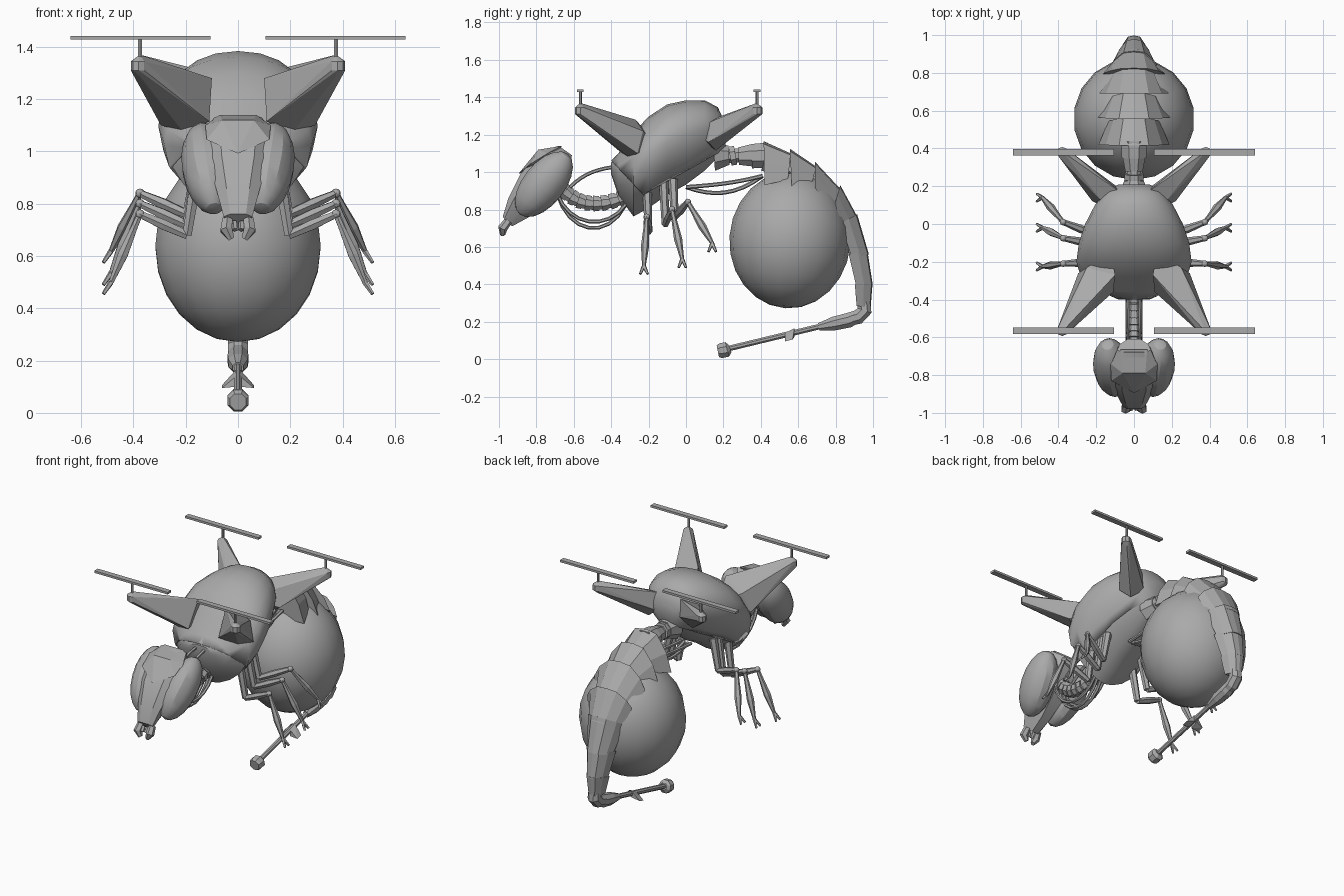
import bpy, bmesh, math
from mathutils import Vector, Matrix

cube = bpy.data.objects.get("Cube")
if cube:
    bpy.data.objects.remove(cube)

GREY = (0.4, 0.4, 0.4, 1)
mat = bpy.data.materials.new("plain grey")
mat.use_nodes = True
mat.diffuse_color = GREY
mat.node_tree.nodes["Principled BSDF"].inputs["Base Color"].default_value = GREY


def finish(name, bm, smooth=0):
    bmesh.ops.recalc_face_normals(bm, faces=bm.faces)
    mesh = bpy.data.meshes.new(name)
    bm.to_mesh(mesh)
    bm.free()
    mesh.materials.append(mat)
    ob = bpy.data.objects.new(name, mesh)
    bpy.context.collection.objects.link(ob)
    if smooth:
        bpy.ops.object.select_all(action='DESELECT')
        ob.select_set(True)
        bpy.context.view_layer.objects.active = ob
        bpy.ops.object.shade_smooth_by_angle(angle=math.radians(smooth))
    return ob


def loft_mesh(rings):
    bm = bmesh.new()
    loops = [[bm.verts.new(p) for p in r] for r in rings]
    n = len(loops[0])
    for a, b in zip(loops, loops[1:]):
        for i in range(n):
            j = (i + 1) % n
            bm.faces.new((a[i], a[j], b[j], b[i]))
    bm.faces.new(loops[0])
    bm.faces.new(loops[-1])
    return bm


def tube(name, pts, radii, sides=6, smooth=0):
    """Rod along a path with a radius, or a list of radii."""
    pts = [Vector(p) for p in pts]
    if not isinstance(radii, (list, tuple)):
        radii = [radii] * len(pts)
    rings = []
    for i, p in enumerate(pts):
        d = (pts[min(i + 1, len(pts) - 1)] - pts[max(i - 1, 0)]).normalized()
        ref = Vector((1, 0, 0)) if abs(d.x) < 0.8 else Vector((0, 0, 1))
        u = (ref - d * ref.dot(d)).normalized()
        v = d.cross(u)
        angles = [math.tau * (k + 0.5) / sides for k in range(sides)]
        rings.append([p + radii[i] * (u * math.cos(a) + v * math.sin(a)) for a in angles])
    return finish(name, loft_mesh(rings), smooth)


def hull(name, pts):
    bm = bmesh.new()
    for p in pts:
        bm.verts.new(p)
    res = bmesh.ops.convex_hull(bm, input=bm.verts)
    junk = {g for g in res["geom_interior"] + res["geom_unused"] if isinstance(g, bmesh.types.BMVert)}
    bmesh.ops.delete(bm, geom=list(junk), context='VERTS')
    bmesh.ops.dissolve_limit(bm, angle_limit=0.05, verts=bm.verts, edges=bm.edges)
    return finish(name, bm)


def ellipsoid(name, center, radii, tilt=0, roll=0, seg=16, rings=10, smooth=40):
    bm = bmesh.new()
    bmesh.ops.create_uvsphere(bm, u_segments=seg, v_segments=rings, radius=1)
    bm.transform(Matrix.Translation(center) @ Matrix.Rotation(roll, 4, 'Y')
                 @ Matrix.Rotation(tilt, 4, 'X') @ Matrix.Diagonal((*radii, 1)))
    return finish(name, bm, smooth)


def box(name, center, size):
    bm = bmesh.new()
    bmesh.ops.create_cube(bm, size=1)
    bm.transform(Matrix.Translation(center) @ Matrix.Diagonal((*size, 1)))
    return finish(name, bm)


def curve_points(a, b, c, d, n=9):
    a, b, c, d = map(Vector, (a, b, c, d))
    ts = [i / (n - 1) for i in range(n)]
    return [a*(1-t)**3 + b*3*t*(1-t)**2 + c*3*t*t*(1-t) + d*t**3 for t in ts]


# Thorax: rows of y, bottom z, top z, half width; widest above the middle
SECTIONS = [(-.40, .98, 1.06, .09), (-.36, .86, 1.10, .18), (-.28, .755, 1.21, .28),
            (-.2, .80, 1.295, .303), (-.1, .87, 1.36, .29), (0, .925, 1.382, .257),
            (.1, 1.0, 1.382, .205), (.17, 1.07, 1.345, .15), (.21, 1.13, 1.26, .08)]


def thorax_mesh(grow):
    rings = []
    for y, lo, hi, w in SECTIONS:
        mid = lo + (hi - lo) * .6
        ring = []
        for k in range(20):
            c, s = math.cos(k * math.tau / 20), math.sin(k * math.tau / 20)
            h = hi - mid if s > 0 else mid - lo
            x = math.copysign(abs(c) ** (.95 if s > 0 else 1.3), c)
            ring.append((x * (w + grow), y, mid + s * (h + grow)))
        rings.append(ring)
    return loft_mesh(rings)


finish("thorax_body", thorax_mesh(-0.008), 40)
shell = thorax_mesh(0.002)
for point, normal in (((0, -.23, .88), (0, -.55, 1)), ((0, -.23, .88), (0, .8, .75))):
    bmesh.ops.bisect_plane(shell, geom=shell.verts[:] + shell.edges[:] + shell.faces[:],
                           plane_co=point, plane_no=normal, clear_inner=True)
shell_ob = finish("thorax_shell", shell, 40)
thick = shell_ob.modifiers.new("thickness", 'SOLIDIFY')
thick.thickness = 0.012

# Head: front y z, back y z, half width
HEAD = [(-.68, 1.14, -.61, 1.09, .09), (-.78, 1.115, -.63, .97, .125), (-.885, .99, -.69, .88, .115),
        (-.95, .86, -.82, .77, .08), (-.98, .76, -.93, .71, .055)]
CROSS = [(.55, 0), (1, .18), (.85, .6), (.4, 1), (-.4, 1), (-.85, .6), (-1, .18), (-.55, 0)]
finish("head", loft_mesh([[(a * w, fy + (by - fy) * t, fz + (bz - fz) * t) for a, t in CROSS]
                          for fy, fz, by, bz, w in HEAD]), 25)
hull("brow_plate", [(s * x, y, z) for s in (1, -1) for x, y, z in
     ((.07, -.665, 1.14), (.125, -.74, 1.10), (.06, -.79, 1.12), (.12, -.83, 1.045),
      (0, -.895, .992), (.05, -.7, 1.03))])

for s, side in ((1, "left"), (-1, "right")):
    # Eyes and jaws
    ellipsoid(side + "_eye", (s * .115, -.76, .935), (.1, .112, .208), math.radians(-38),
              s * math.radians(9), 14, 10, 25)
    tube(side + "_jaw", [(s * .04, -.95, .74), (s * .045, -.98, .70), (s * .025, -.98, .665)],
         [.022, .026, .014], 6)
    tube(side + "_feeler", [(s * .015, -.96, .73), (s * .012, -.98, .70)], .012, 5)

    # Neck and waist hoses
    tube(side + "_upper_hose", curve_points((s * .03, -.62, .92), (s * .035, -.54, 1.0),
         (s * .035, -.46, 1.02), (s * .03, -.36, 1.03)), .01, 6, 40)
    for k in range(2):
        x = s * (.014 + .022 * k)
        tube(side + "_lower_hose", curve_points((x, -.69, .89), (x, -.63, .67 + .04 * k),
             (x, -.42, .63 + .05 * k), (x, -.32, .83)), .01, 6, 40)
        tube(side + "_waist_hose", curve_points((x, 0, .92), (x, .14, .87 + .06 * k),
             (x, .26, .87 + .07 * k), (x, .41, .98)), .011, 6, 40)

    # Rotor arms with posts and blades
    arms = {"front": (-.565, [(.10, -.27, 1.28), (.11, -.36, 1.115), (.21, -.30, 1.075),
                              (.295, -.26, 1.10), (.25, -.23, 1.22), (.12, -.15, 1.15)]),
            "rear": (.38, [(.06, .16, 1.29), (.08, .19, 1.18), (.16, .16, 1.115),
                           (.22, .12, 1.16), (.17, .12, 1.265), (.08, .05, 1.2)])}
    for end, (y, base) in arms.items():
        tip = [(.38 + .03 * math.cos(a), y + .028 * math.sin(a), z) for z in (1.31, 1.345)
               for a in (math.tau * k / 8 for k in range(8))]
        tip += [(.375, y, 1.37), (.375, y, 1.288)]
        hull(f"{side}_{end}_rotor_arm", [(s * x, v, z) for x, v, z in base + tip])
        tube(f"{side}_{end}_rotor_post", [(s * .375, y, 1.35), (s * .375, y, 1.43)], .008, 6)
        box(f"{side}_{end}_rotor_blade", (s * .373, y, 1.435), (.535, .036, .014))

    # Legs: hip y, knee y and z, foot y and z
    for name, hy, ky, kz, fy, fz in (("front", -.21, -.21, .76, -.225, .50),
                                     ("middle", -.12, -.075, .80, -.02, .535),
                                     ("rear", -.07, .01, .84, .14, .62)):
        hip, low = Vector((s * .15, hy, .96)), Vector((s * .195, hy + .01, kz - .08))
        knee = Vector((s * .375, ky, kz))
        foot = Vector((s * .485, fy, fz))
        tube(f"{side}_{name}_hip", [hip, low], [.026, .02], 6)
        tube(f"{side}_{name}_thigh", [low, low.lerp(knee, .5), knee], [.018, .022, .015], 6)
        ellipsoid(f"{side}_{name}_knee", knee, (.018, .018, .018), seg=8, rings=6)
        tube(f"{side}_{name}_shin", [knee, knee.lerp(foot, .2), knee.lerp(foot, .6), foot],
             [.012, .014, .022, .010], 6)
        for c in (-1, 1):
            tube(f"{side}_{name}_claw", [foot, foot + Vector((s * .03, c * .02, -.045))], [.011, .007], 5)

    # Stinger fins
    hull(side + "_stinger_fin", [(s * x, y, z) for x, y, z in
         ((.008, .53, .14), (.008, .58, .165), (.062, .53, .095), (.062, .57, .105),
          (.008, .53, .10), (.008, .58, .12))])

# Segmented neck
neck = curve_points((0, -.68, .94), (0, -.60, .81), (0, -.46, .81), (0, -.32, .87), 10)
tube("neck_core", neck, .036, 8, 40)
for a, b in zip(neck, neck[1:]):
    tube("neck_ring", [a.lerp(b, .12), a.lerp(b, .85)], [.046, .042], 8)

# Waist links
for y0, y1, r0, r1 in ((.15, .23, .085, .055), (.2, .31, .04, .04), (.235, .265, .055, .055),
                       (.28, .36, .05, .066), (.35, .44, .07, .074)):
    tube("waist_link", [(0, y0, 1.085), (0, y1, 1.09)], [r0, r1], 8)

# Abdomen sac
ellipsoid("abdomen_sac", (0, .556, .637), (.321, .324, .366), math.radians(-4), 0, 18, 12)


# Overlapping back plates, flared at the leading edge
def arch(top, down, w):
    y, z = top
    shape = [(-1, 1), (-.8, .5), (-.42, .06), (0, 0), (.42, .06), (.8, .5), (1, 1)]
    return [(a * w, y + b * down[0], z + b * down[1]) for a, b in shape]


PLATES = [((.415, 1.165), (.005, -.235), .188, (.56, 1.10), (-.015, -.14), .135),
          ((.555, 1.125), (.01, -.20), .19, (.695, 1.03), (-.03, -.13), .135),
          ((.69, 1.055), (0, -.14), .185, (.83, .905), (-.06, -.11), .13),
          ((.825, .93), (-.03, -.10), .165, (.925, .745), (-.08, -.05), .11),
          ((.915, .775), (-.09, -.05), .13, (.978, .56), (-.09, -.02), .09),
          ((.97, .58), (-.10, -.02), .1, (.998, .40), (-.09, 0), .07),
          ((.998, .41), (-.095, -.01), .075, (.987, .275), (-.075, .01), .05)]
for top0, down0, w0, top1, down1, w1 in PLATES:
    finish("back_plate", loft_mesh([arch(top0, down0, w0), arch(top1, down1, w1)]))
tube("tail_core", [(0, .42, 1.07), (0, .56, 1.03), (0, .7, .94), (0, .82, .8), (0, .9, .62),
                   (0, .945, .42), (0, .95, .27)], [.07, .07, .065, .055, .045, .038, .034], 8)

# Tail elbow and stinger
tube("tail_elbow", [(0, .95, .31), (0, .955, .26), (0, .92, .225), (0, .87, .21)], [.038, .042, .042, .036], 8)
tube("stinger_bulb", [(0, .93, .235), (0, .87, .208), (0, .79, .19), (0, .71, .172)], [.035, .043, .04, .022], 8)
tube("stinger_rod", [(0, .73, .178), (0, .2, .05)], .016, 8)
tube("stinger_knob", [(0, .235, .058), (0, .22, .052), (0, .185, .045), (0, .17, .042)],
     [.024, .043, .043, .034], 8)
